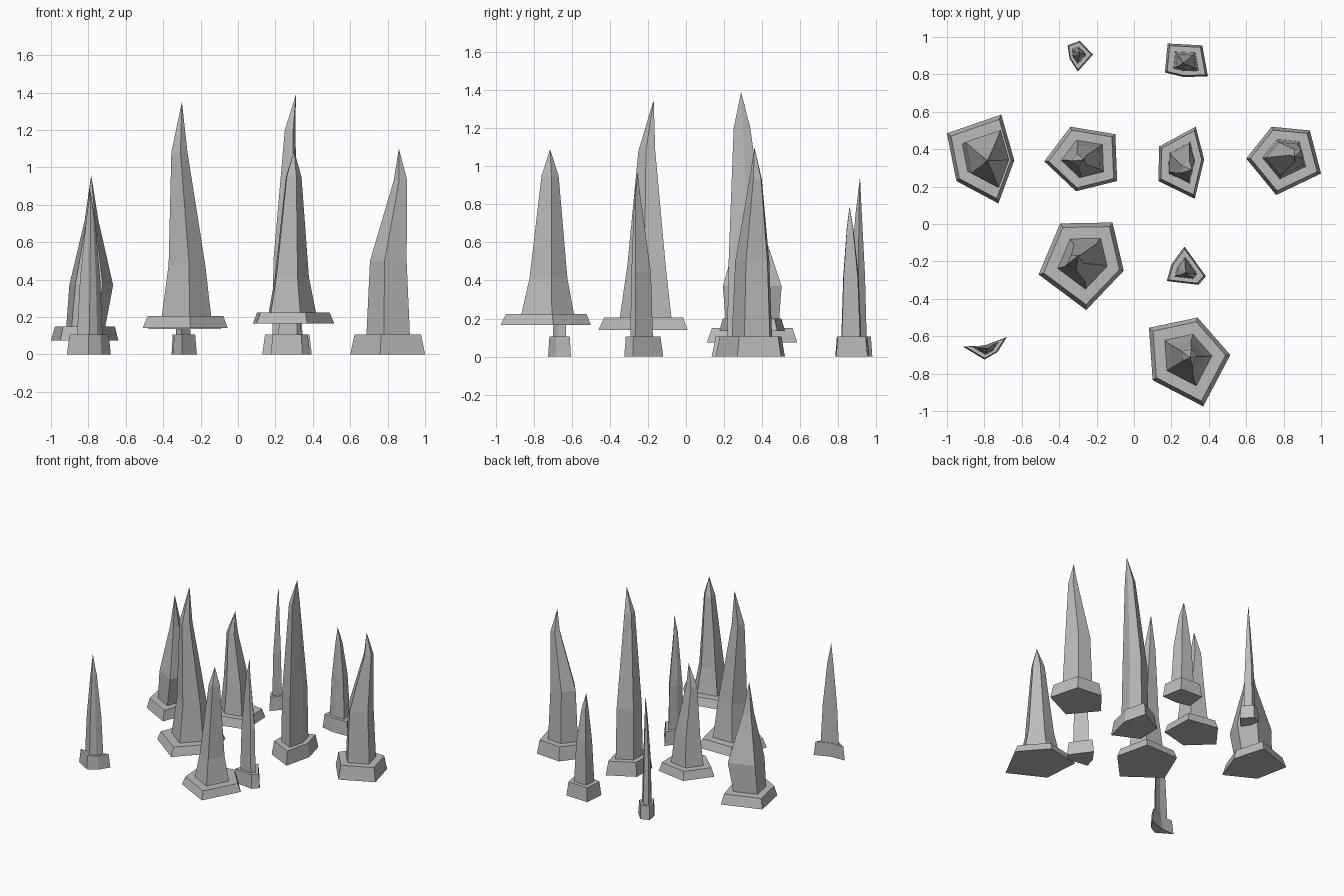
import bpy
import bmesh
from mathutils import Vector

# Remove the default cube
if "Cube" in bpy.data.objects:
    bpy.data.objects.remove(bpy.data.objects["Cube"], do_unlink=True)

# Single stone colour
stone = bpy.data.materials.new("grey_stone")
stone.use_nodes = True
colour = (0.5, 0.5, 0.5, 1)
stone.diffuse_color = colour
stone.node_tree.nodes["Principled BSDF"].inputs["Base Color"].default_value = colour

PLINTH_TAPER = 0.89
FOOT_SCALE = 0.58


def spire(name, outline, plinth, waist, shoulder, tip, waist_centre=None):
    """Five-sided rock spire on a bevelled plinth.
    outline: plinth footprint; plinth: (bottom, top) heights;
    waist: (height, scale); shoulder: (x, y, height, scale); tip: apex."""
    points = [Vector(p) for p in outline]
    centre = sum(points, Vector((0, 0))) / len(points)
    bottom, top = plinth
    # Each ring is the footprint scaled around its own centre
    sections = [
        (centre, bottom, 1),
        (centre, top, PLINTH_TAPER),
        (centre, top, FOOT_SCALE),
        (Vector(waist_centre or centre), *waist),
        (Vector(shoulder[:2]), *shoulder[2:]),
    ]
    bm = bmesh.new()
    rings = []
    for middle, height, scale in sections:
        ring = []
        for p in points:
            flat = middle + (p - centre) * scale
            ring.append(bm.verts.new((flat.x, flat.y, height)))
        rings.append(ring)
    apex = bm.verts.new(tip)
    bm.faces.new(rings[0])
    count = len(points)
    for i in range(count):
        j = (i + 1) % count
        for low, high in zip(rings, rings[1:]):
            bm.faces.new((low[i], low[j], high[j], high[i]))
        bm.faces.new((rings[-1][i], rings[-1][j], apex))
    bmesh.ops.recalc_face_normals(bm, faces=bm.faces)
    mesh = bpy.data.meshes.new(name)
    bm.to_mesh(mesh)
    bm.free()
    mesh.materials.append(stone)
    bpy.context.collection.objects.link(bpy.data.objects.new(name, mesh))


# Back row
spire("back_right_thin_spire",
      outline=[(-.29, .98), (-.22, .905), (-.3, .815), (-.345, .885), (-.355, .955)],
      plinth=(0, .105), waist=(.43, .46),
      shoulder=(-.295, .91, .75, .2), tip=(-.29, .915, .945))
spire("back_left_spire",
      outline=[(.18, .965), (.365, .955), (.395, .79), (.27, .785), (.165, .81)],
      plinth=(0, .105), waist=(.42, .45),
      shoulder=(.27, .86, .67, .2), tip=(.26, .86, .79))

# Middle row
spire("middle_outer_right_spire",
      outline=[(-.71, .585), (-.64, .34), (-.725, .11), (-.95, .23), (-1, .485)],
      plinth=(.075, .15), waist=(.37, .65), waist_centre=(-.775, .35),
      shoulder=(-.78, .34, .72, .2), tip=(-.785, .34, .96))
spire("middle_right_spire",
      outline=[(-.34, .52), (-.1, .48), (-.09, .23), (-.31, .175), (-.48, .335)],
      plinth=(.135, .2), waist=(.42, .46),
      shoulder=(-.29, .34, .8, .2), tip=(-.265, .345, .97))
spire("middle_left_spire",
      outline=[(.33, .52), (.375, .345), (.325, .135), (.13, .23), (.135, .415)],
      plinth=(0, .105), waist=(.5, .54),
      shoulder=(.28, .295, 1.2, .23), tip=(.31, .29, 1.39))
spire("middle_outer_left_spire",
      outline=[(.735, .52), (.94, .5), (1, .27), (.76, .155), (.6, .35)],
      plinth=(0, .105), waist=(.5, .49),
      shoulder=(.87, .37, .93, .18), tip=(.86, .36, 1.1))

# Front rows
spire("front_right_tall_spire",
      outline=[(-.395, .003), (-.115, .008), (-.055, -.25), (-.255, -.46), (-.51, -.27)],
      plinth=(.14, .205), waist=(.48, .43),
      shoulder=(-.31, -.2, 1.08, .19), tip=(-.3, -.17, 1.35))
spire("front_left_thin_spire",
      outline=[(.27, -.12), (.385, -.28), (.345, -.325), (.175, -.305), (.2, -.215)],
      plinth=(0, .105), waist=(.44, .5),
      shoulder=(.275, -.26, .84, .16), tip=(.28, -.255, .97))
spire("front_outer_right_thin_spire",
      outline=[(-.68, -.605), (-.73, -.685), (-.8, -.725), (-.915, -.655), (-.8, -.65)],
      plinth=(0, .105), waist=(.4, .46),
      shoulder=(-.785, -.665, .72, .2), tip=(-.79, -.665, .88))
spire("front_left_wide_spire",
      outline=[(.08, -.555), (.34, -.5), (.515, -.7), (.37, -.975), (.1, -.835)],
      plinth=(.165, .225), waist=(.41, .42),
      shoulder=(.295, -.71, .95, .19), tip=(.3, -.715, 1.09))
